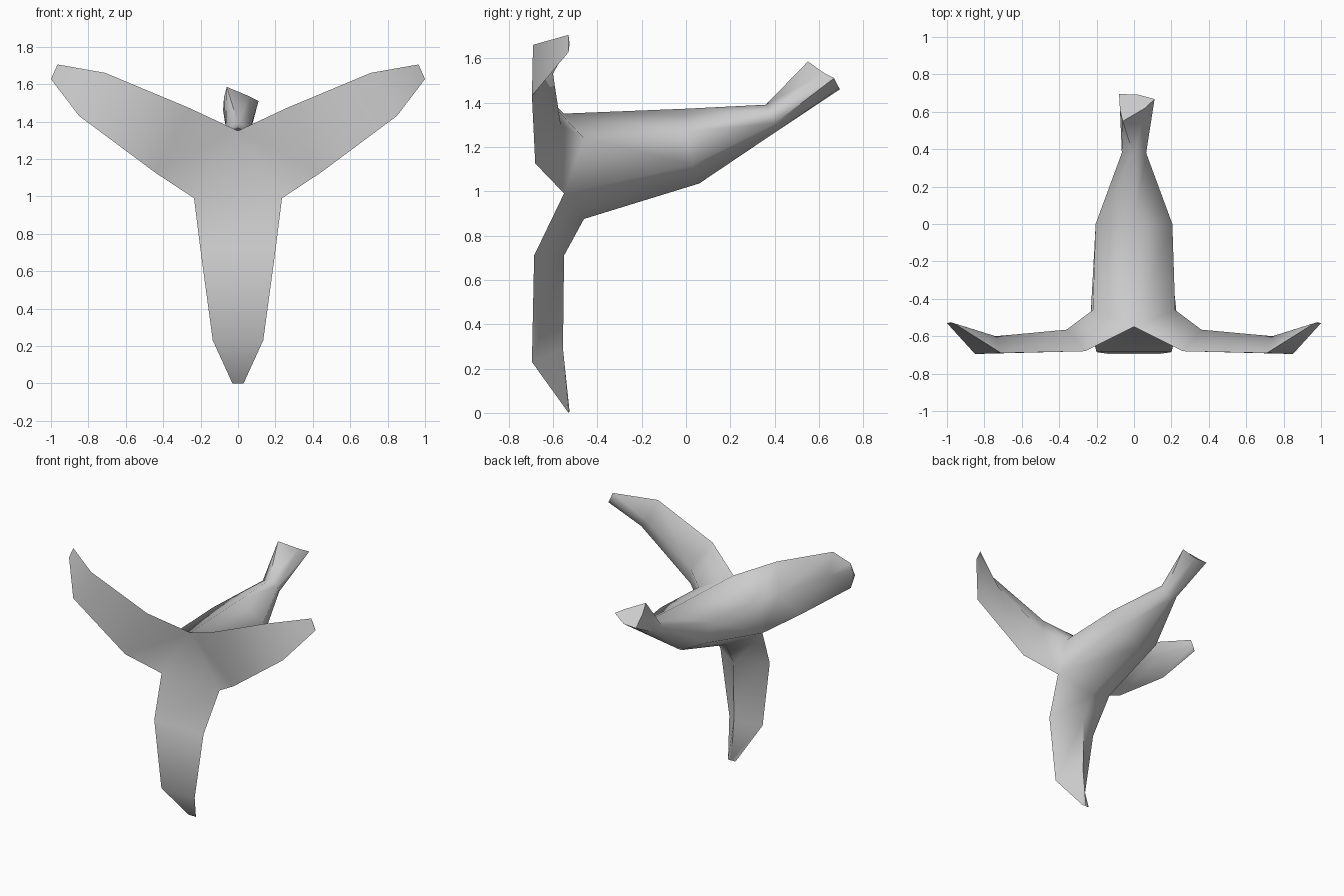
import bpy, bmesh, math

cube = bpy.data.objects.get("Cube")
if cube:
    bpy.data.objects.remove(cube, do_unlink=True)

# Single grey material
grey = bpy.data.materials.new("plain_grey")
grey.use_nodes = True
colour = (0.6, 0.6, 0.6, 1)
grey.diffuse_color = colour
grey.node_tree.nodes["Principled BSDF"].inputs["Base Color"].default_value = colour

bm = bmesh.new()


def ring(points):
    return [bm.verts.new(p) for p in points]


def bridge(a, b):
    n = len(a)
    for i in range(n):
        bm.faces.new((a[i], a[(i + 1) % n], b[(i + 1) % n], b[i]))


def loft(sections):
    rings = [ring(s) for s in sections]
    for a, b in zip(rings, rings[1:]):
        bridge(a, b)
    return rings


def hexagon(top, upper, lower, bottom):
    """Six-sided section from its right half, mirrored in x."""
    flip = lambda p: (-p[0], p[1], p[2])
    return [top, upper, lower, bottom, flip(lower), flip(upper)]


# Body: hub, belly, neck and skewed flared tail
tail_end = [(-0.06, 0.55, 1.585), (0.06, 0.62, 1.535), (0.11, 0.668, 1.51),
            (0.02, 0.692, 1.463), (-0.08, 0.695, 1.46), (-0.075, 0.61, 1.53)]
hub = hexagon((0, -0.55, 1.35), (0.22, -0.46, 1.24),
              (0.235, -0.55, 0.99), (0, -0.46, 0.875))
body = loft([
    hub,
    hexagon((0, 0.0, 1.372), (0.205, 0.0, 1.27), (0.175, 0.03, 1.12), (0, 0.06, 1.035)),
    hexagon((0, 0.36, 1.39), (0.065, 0.38, 1.36), (0.055, 0.40, 1.305), (0, 0.40, 1.264)),
    tail_end,
])
bm.faces.new(body[-1])

# Recessed triangle between the three arms
bm.faces.new(ring([hub[0], hub[2], hub[4]]))


# Arms: two front edges and one back ridge, narrowing to a thin curled tip
def arm(sections):
    rings = loft(sections)
    bm.faces.new(rings[-1])


arm([
    [hub[2], hub[4], hub[3]],
    [(0.2, -0.685, 0.71), (-0.2, -0.685, 0.71), (0, -0.55, 0.71)],
    [(0.135, -0.695, 0.23), (-0.135, -0.695, 0.23), (0, -0.555, 0.29)],
    [(0.03, -0.53, 0), (-0.03, -0.53, 0), (0, -0.525, 0.005)],
])
for s in (1, -1):
    upper = [
        [(0, -0.55, 1.35), (0.235, -0.55, 0.99), (0.22, -0.46, 1.24)],
        [(0.26, -0.68, 1.472), (0.44, -0.68, 1.125), (0.36, -0.565, 1.3)],
        [(0.71, -0.69, 1.66), (0.85, -0.695, 1.43), (0.74, -0.6, 1.53)],
        [(0.965, -0.53, 1.705), (1.0, -0.53, 1.627), (0.98, -0.525, 1.665)],
    ]
    arm([[(s * x, y, z) for x, y, z in sec] for sec in upper])

# Weld the parts into one closed shell
bmesh.ops.remove_doubles(bm, verts=bm.verts, dist=0.0005)
bmesh.ops.recalc_face_normals(bm, faces=bm.faces)
mesh = bpy.data.meshes.new("three_armed_body")
bm.to_mesh(mesh)
bm.free()
mesh.materials.append(grey)
obj = bpy.data.objects.new("three_armed_body", mesh)
bpy.context.collection.objects.link(obj)

# Smooth the rounded back, keep the front rims sharp
bpy.ops.object.select_all(action='DESELECT')
obj.select_set(True)
bpy.context.view_layer.objects.active = obj
bpy.ops.object.shade_smooth_by_angle(angle=math.radians(75))
